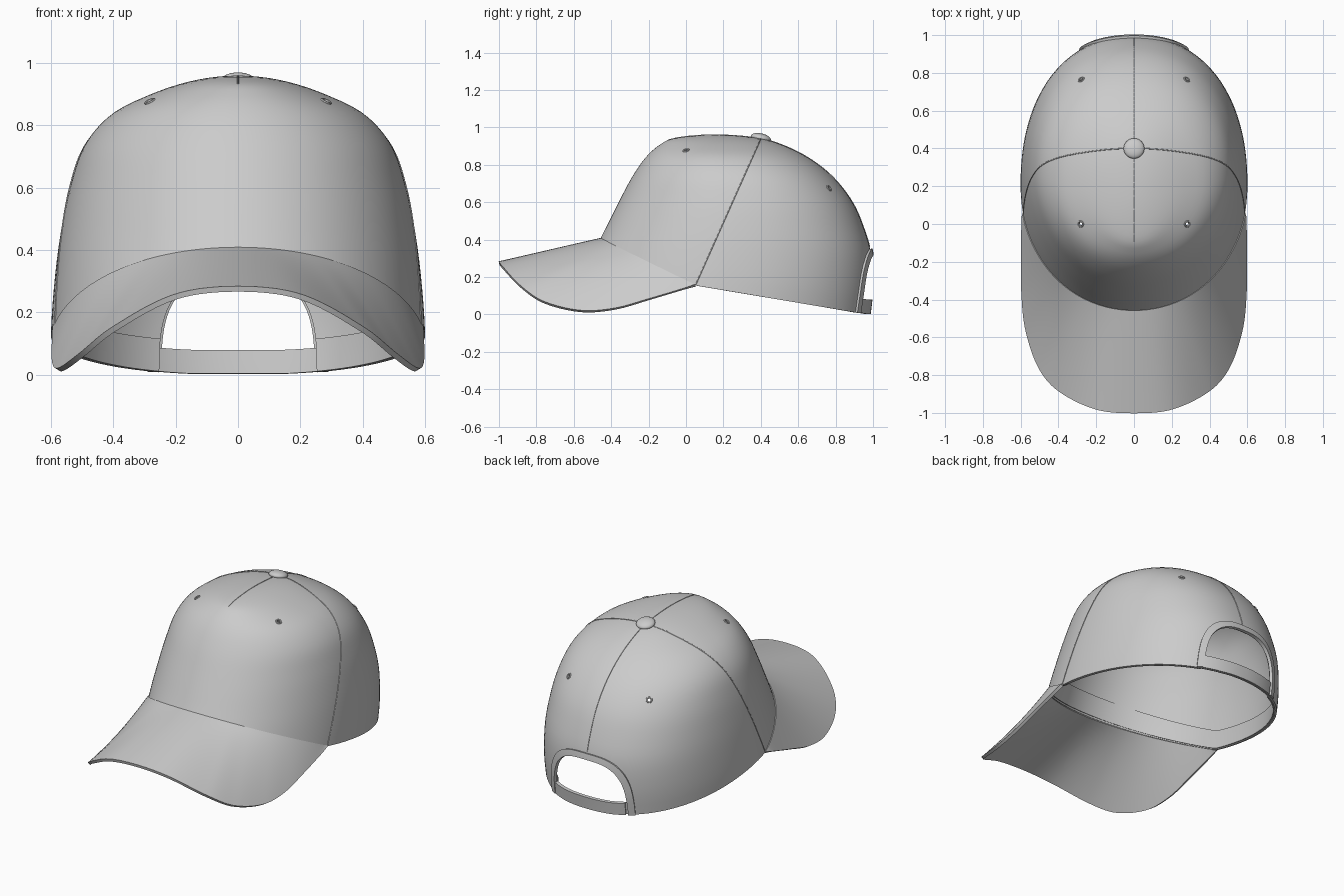
import bpy, bmesh
from math import sin, cos, pi, radians, sqrt
from mathutils import Vector, Matrix

if "Cube" in bpy.data.objects:
    bpy.data.objects.remove(bpy.data.objects["Cube"])

TOP = 0.96
# crown levels: z, front y, back y, half width
LEVELS = [(.96, .15, .15, 0), (.94, -.07, .40, .16), (.90, -.15, .53, .28), (.84, -.215, .65, .40),
          (.74, -.285, .78, .49), (.60, -.36, .89, .54), (.45, -.435, .955, .57),
          (.32, -.50, .99, .587), (.15, -.57, .995, .60), (0, -.63, .98, .60)]


def spline(keys, k):
    # smooth curve through (parameter, vector) keys
    n = len(keys)
    i = max(0, min(n - 2, sum(1 for a in keys if a[0] <= k) - 1))

    def tan(j):
        a, b = keys[max(j - 1, 0)], keys[min(j + 1, n - 1)]
        return (b[1] - a[1]) / (b[0] - a[0])
    (k0, p0), (k1, p1) = keys[i], keys[i + 1]
    h = k1 - k0
    t = max(0, min(1, (k - k0) / h))
    return (p0 * (2*t**3 - 3*t*t + 1) + tan(i) * (h * (t**3 - 2*t*t + t))
            + p1 * (3*t*t - 2*t**3) + tan(i + 1) * (h * (t**3 - t*t)))


def q_of(z):
    return sqrt(max(0, 1 - z / TOP))


CROWN = [(q_of(l[0]), Vector(l[1:])) for l in LEVELS]


def section(z):
    # centre y, half depth, half width at height z
    f, b, w = spline(CROWN, q_of(z))
    return (f + b) / 2, (b - f) / 2, w


def spow(v, p):
    return abs(v) ** p * (1 if v >= 0 else -1)


def surf(a, z, inset=0):
    c, d, w = section(z)
    e = 2 / 2.2 if sin(a) > 0 else 1
    return Vector(((w - inset) * spow(cos(a), e), c + (d - inset) * spow(sin(a), e), z))


def side_x(y, z):
    c, d, w = section(z)
    n = 2.2 if y > c else 2
    return w * max(0, 1 - abs((y - c) / d) ** n) ** (1 / n)


def back_point(x, z, inset=0):
    c, d, w = section(z)
    return Vector((x, c + (d - inset) * (1 - abs(x / w) ** 2.2) ** (1 / 2.2), z))


def rim_z(a):
    z = .2
    for _ in range(30):
        y = surf(a, z).y
        z = .4 - .48 * (y + .46) if y < .05 else .155 - .169 * (y - .05)
        z = max(z, .001)
    return z


def new_object(name, bm):
    me = bpy.data.meshes.new(name)
    bm.to_mesh(me)
    bm.free()
    ob = bpy.data.objects.new(name, me)
    bpy.context.collection.objects.link(ob)
    return ob


def grid(name, rows, closed=False):
    bm = bmesh.new()
    vs = [[bm.verts.new(p) for p in r] for r in rows]
    n = len(rows[0])
    for lo, hi in zip(vs, vs[1:]):
        for i in range(n if closed else n - 1):
            k = (i + 1) % n
            bm.faces.new((lo[i], lo[k], hi[k], hi[i]))
    bmesh.ops.remove_doubles(bm, verts=bm.verts, dist=1e-5)
    return new_object(name, bm)


def finish(ob, thick=0, offset=0, cutter=None):
    if thick:
        m = ob.modifiers.new('thickness', 'SOLIDIFY')
        m.thickness, m.offset = thick, offset
    if cutter:
        m = ob.modifiers.new('opening', 'BOOLEAN')
        m.operation, m.object, m.solver = 'DIFFERENCE', cutter, 'EXACT'
    bpy.ops.object.select_all(action='DESELECT')
    ob.select_set(True)
    bpy.context.view_layer.objects.active = ob
    bpy.ops.object.convert(target='MESH')
    bpy.ops.object.shade_smooth_by_angle(angle=radians(40))


def tube(name, pts, r):
    cu = bpy.data.curves.new(name, 'CURVE')
    cu.dimensions, cu.bevel_depth, cu.bevel_resolution = '3D', r, 1
    s = cu.splines.new('POLY')
    s.points.add(len(pts) - 1)
    for p, v in zip(s.points, pts):
        p.co = (*v, 1)
    bpy.context.collection.objects.link(bpy.data.objects.new(name, cu))


def arch(r, h, n=40):
    return [(r * spow(cos(pi * i / n), 2 / 3), h * abs(sin(pi * i / n)) ** (2 / 3)) for i in range(n + 1)]


# eyelet frames on the crown, front and back pairs
eyelets = []
for y, z in ((0, .877), (.765, .675)):
    x, e = side_x(y, z), .005
    for s in (-1, 1):
        nrm = Vector((s, -(side_x(y + e, z) - x) / e, -(side_x(y, z + e) - x) / e))
        eyelets.append(Matrix.Translation((s * x, y, z)) @ nrm.to_track_quat('Z', 'Y').to_matrix().to_4x4())

# cutter: back arch and eyelet holes
bm = bmesh.new()
prof = [(-.253, -.1)] + [p for p in reversed(arch(.253, .318))] + [(.253, -.1)]
face = bm.faces.new([bm.verts.new((x, .7, z)) for x, z in prof])
ext = bmesh.ops.extrude_face_region(bm, geom=[face])
bmesh.ops.translate(bm, vec=(0, .6, 0), verts=[v for v in ext['geom'] if isinstance(v, bmesh.types.BMVert)])
for m in eyelets:
    bmesh.ops.create_cone(bm, cap_ends=True, segments=16, radius1=.01, radius2=.01, depth=.1, matrix=m)
bmesh.ops.recalc_face_normals(bm, faces=bm.faces)
cutter = new_object('opening_cutter', bm)
cutter.hide_render = True

# crown shell
N, M = 128, 32
angles = [2 * pi * i / N for i in range(N)]
rims = [rim_z(a) for a in angles]
rows = [[surf(a, TOP * (1 - (q_of(r) * (1 - j / M)) ** 2)) for a, r in zip(angles, rims)] for j in range(M + 1)]
finish(grid('crown', rows, True), .012, -1, cutter)

# inner sweatband
rows = [[surf(a, r + .002 + .105 * j / 3, .018) for a, r in zip(angles, rims)] for j in range(4)]
finish(grid('sweatband', rows, True), .008, 0, cutter)

# visor: ruled between the crown rim and its outer edge
half = [(0, -1, .275), (.2, -.98, .25), (.4, -.88, .145), (.5, -.76, .065), (.568, -.56, .017),
        (.588, -.38, .03), (.59, -.2, .08), (.588, .05, .155)]
edge = [Vector((-x, y, z)) for x, y, z in reversed(half[1:])] + [Vector(p) for p in half]
keys, d = [], 0
for i, p in enumerate(edge):
    d += (p - edge[i - 1]).length if i else 0
    keys.append((d, p))
U, V = 96, 16
outer = [spline(keys, d * i / U) for i in range(U + 1)]
inner = []
for i in range(U + 1):
    a = radians(-168 + 156 * i / U)
    inner.append(surf(a, rim_z(a), .004))
rows = [[o.lerp(p, j / V) for o, p in zip(outer, inner)] for j in range(V + 1)]
finish(grid('visor', rows), .018)

# raised trim around the back opening
rows = [[back_point(x, max(z, .01), -.004) for x, z in arch(.25 + .036 * k / 2, .315 + .036 * k / 2)] for k in range(3)]
finish(grid('opening_trim', rows), .018)

# adjustable strap with overlapping end
for name, a0, a1, inset in (('strap', 65, 115, .008), ('strap_overlap', 65, 111, -.003)):
    angs = [radians(a0 + (a1 - a0) * i / 24) for i in range(25)]
    rows = [[surf(a, rim_z(a) + .002 + .076 * j / 3, inset) for a in angs] for j in range(4)]
    finish(grid(name, rows), .01)

# panel seams
qs = [i / 40 for i in range(41)]
tube('centre_seam', [surf(-pi / 2, TOP * (1 - q * q)) for q in (.17, .13, .09, .045)]
     + [surf(pi / 2, TOP * (1 - (q * .79) ** 2)) for q in qs], .003)
for s, side in ((-1, 'left'), (1, 'right')):
    pts = []
    for t in qs:
        z = .16 + .78 * (1 - (1 - t) ** 2)
        y = .05 + .446 * (z - .155)
        pts.append(Vector((s * side_x(y, z), y, z)))
    tube('side_seam_' + side, pts, .003)

# top button
bm = bmesh.new()
bmesh.ops.create_uvsphere(bm, u_segments=32, v_segments=16, radius=1,
                          matrix=Matrix.Translation((0, .4, .944)) @ Matrix.Rotation(radians(-12), 4, 'X')
                          @ Matrix.Diagonal((.055, .055, .024, 1)))
finish(new_object('top_button', bm))

# stitched eyelet rings
for i, m in enumerate(eyelets):
    ring = [[m @ Vector(((.014 + .005 * cos(b)) * cos(a), (.014 + .005 * cos(b)) * sin(a), .005 * sin(b)))
             for a in [2 * pi * k / 24 for k in range(24)]] for b in [2 * pi * k / 8 for k in range(9)]]
    finish(grid('eyelet_%d' % (i + 1), ring, True))

bpy.data.objects.remove(cutter)
